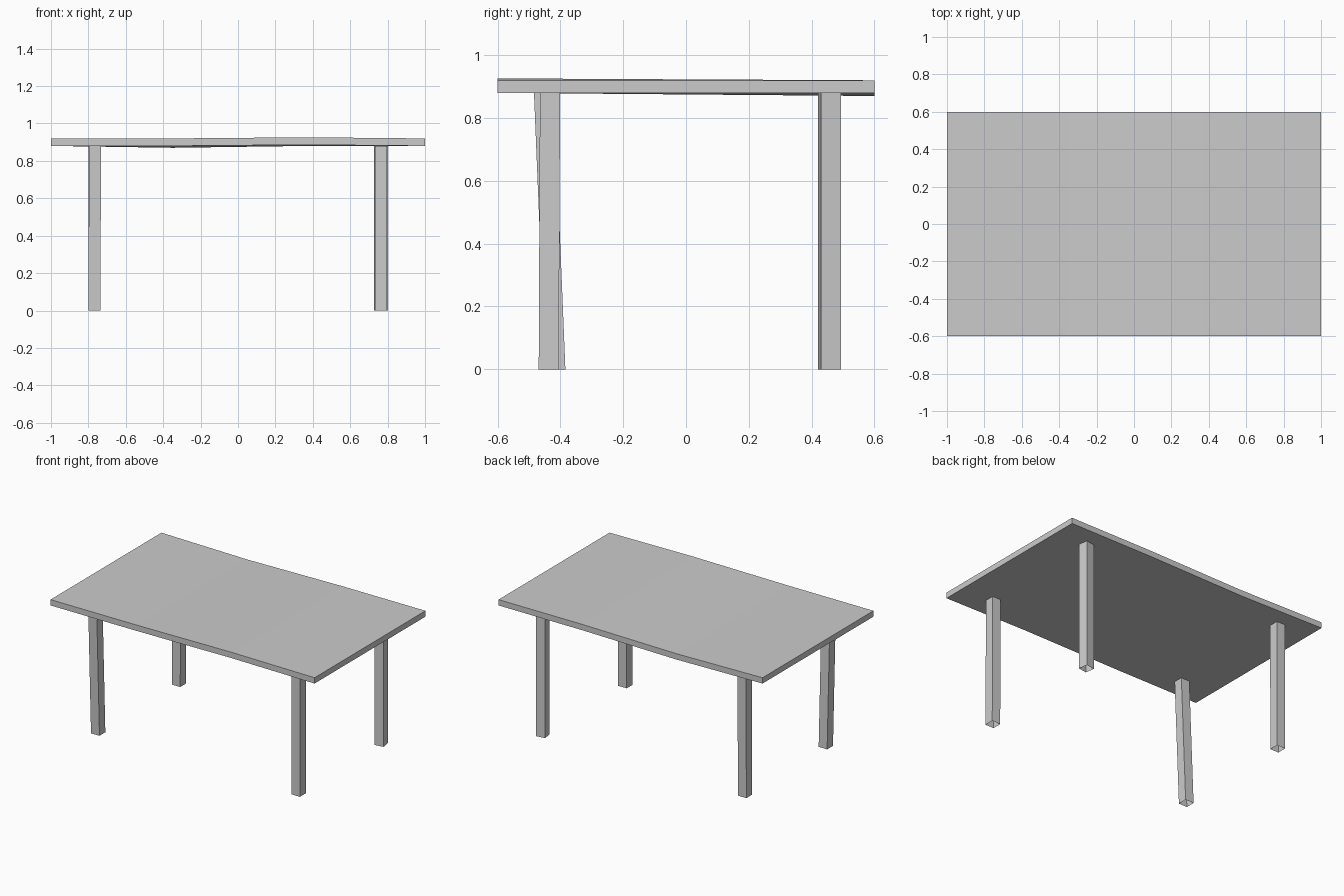
import bpy, bmesh
from math import radians, sin, cos

if "Cube" in bpy.data.objects:
    bpy.data.objects.remove(bpy.data.objects["Cube"])


def make_object(name, bm):
    bmesh.ops.recalc_face_normals(bm, faces=bm.faces)
    mesh = bpy.data.meshes.new(name)
    bm.to_mesh(mesh)
    bm.free()
    obj = bpy.data.objects.new(name, mesh)
    bpy.context.collection.objects.link(obj)
    return obj


# Tabletop: a thin slab in three lengthwise strips, slightly warped
def tabletop():
    bm = bmesh.new()
    rings = []
    # x, lift of front edge, lift of back edge
    for x, front, back in [(-1, 0, 0), (-0.35, 0, -0.01), (0.37, 0.006, 0), (1, 0, 0)]:
        section = [(-0.6, 0.88 + front), (0.6, 0.88 + back),
                   (0.6, 0.92 + back), (-0.6, 0.92 + front)]
        rings.append([bm.verts.new((x, y, z)) for y, z in section])
    for a, b in zip(rings, rings[1:]):
        for i in range(4):
            j = (i + 1) % 4
            bm.faces.new((a[i], a[j], b[j], b[i]))
    bm.faces.new(rings[0])
    bm.faces.new(rings[-1])
    return make_object("tabletop", bm)


# Leg: open square tube from a foot centre to a top centre
def leg(name, foot, top, width=0.064, turn=0):
    bm = bmesh.new()
    r = width / 2
    c, s = cos(radians(turn)), sin(radians(turn))
    rings = []
    for (cx, cy), z in ((foot, 0), (top, 0.88)):
        rings.append([bm.verts.new((cx + r * (u * c - v * s), cy + r * (u * s + v * c), z))
                      for u, v in ((-1, -1), (1, -1), (1, 1), (-1, 1))])
    for i in range(4):
        j = (i + 1) % 4
        bm.faces.new((rings[0][i], rings[0][j], rings[1][j], rings[1][i]))
    return make_object(name, bm)


tabletop()
leg("front_left_leg", (-0.768, -0.416), (-0.764, -0.452))
leg("front_right_leg", (0.765, -0.437), (0.765, -0.433))
leg("back_left_leg", (-0.768, 0.458), (-0.766, 0.458))
leg("back_right_leg", (0.765, 0.457), (0.765, 0.457), turn=9)
